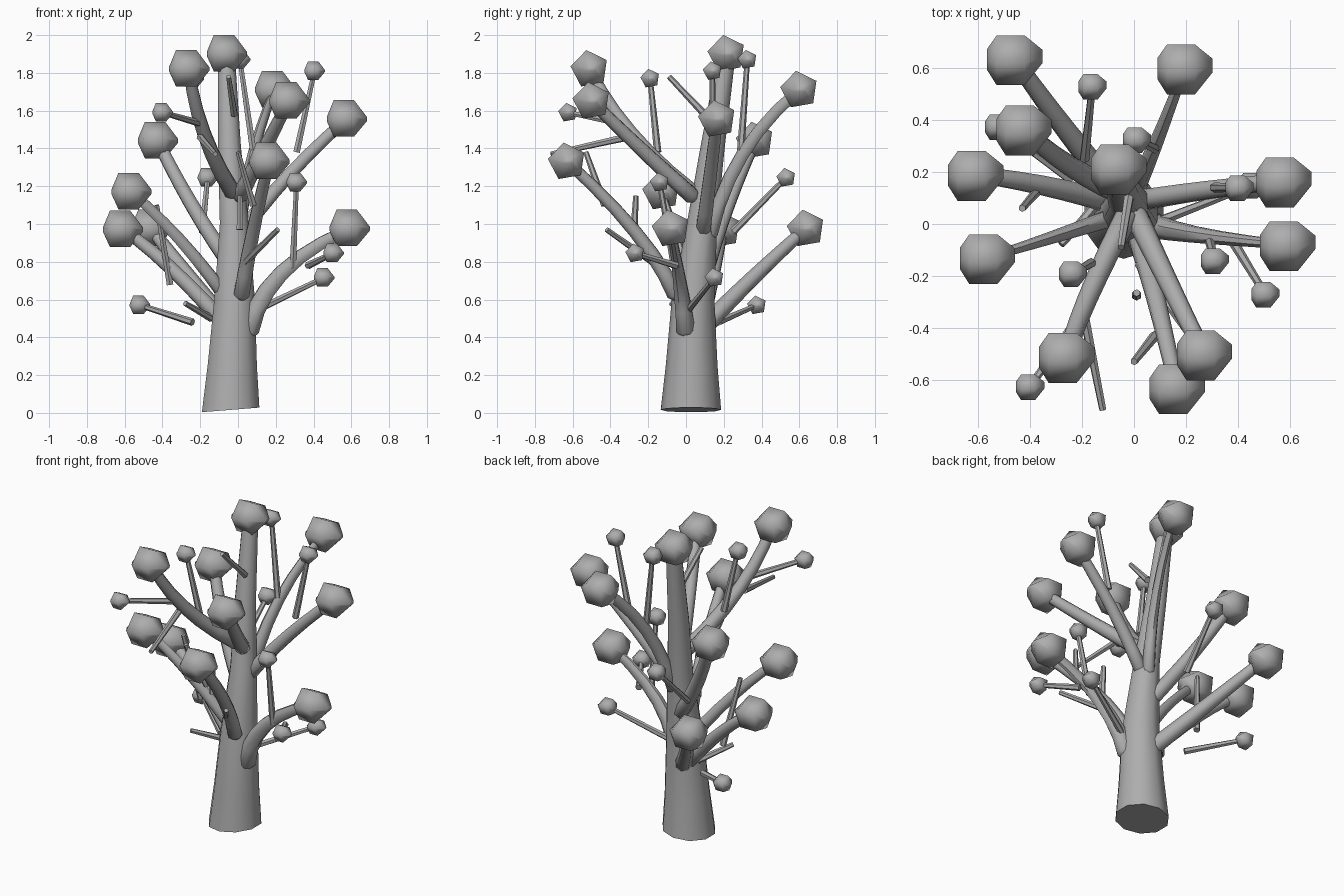
import bpy, bmesh, math
from mathutils import Vector

cube = bpy.data.objects.get("Cube")
if cube:
    bpy.data.objects.remove(cube, do_unlink=True)

bark = bpy.data.materials.new("plain_grey")
bark.use_nodes = True
GREY = (0.42, 0.42, 0.42, 1)
bark.diffuse_color = GREY
bark.node_tree.nodes["Principled BSDF"].inputs["Base Color"].default_value = GREY
UP = Vector((0, 0, 1))


def finish(bm, name, sharp):
    """Turn a bmesh into a smooth-shaded grey object."""
    bmesh.ops.recalc_face_normals(bm, faces=bm.faces)
    mesh = bpy.data.meshes.new(name)
    bm.to_mesh(mesh)
    bm.free()
    mesh.materials.append(bark)
    obj = bpy.data.objects.new(name, mesh)
    bpy.context.collection.objects.link(obj)
    bpy.ops.object.select_all(action='DESELECT')
    obj.select_set(True)
    bpy.context.view_layer.objects.active = obj
    bpy.ops.object.shade_smooth_by_angle(angle=math.radians(sharp))
    return obj


def skin(bm, rings):
    """Bridge equal rings of vertices and cap both ends."""
    sides = len(rings[0])
    for low, high in zip(rings, rings[1:]):
        for k in range(sides):
            n = (k + 1) % sides
            bm.faces.new((low[k], low[n], high[n], high[k]))
    bm.faces.new(rings[0][::-1])
    bm.faces.new(rings[-1])


def tube(name, points, radii, sides, tip_width=1):
    """Sweep a tapering polygon; tip_width narrows it sideways towards the tip."""
    bm = bmesh.new()
    rings = []
    last = len(points) - 1
    for i, p in enumerate(points):
        along = points[min(i + 1, last)] - points[max(i - 1, 0)]
        turn = UP.rotation_difference(along)
        side = along.cross(UP).normalized()
        narrow = (1 - tip_width) * i / last
        ring = []
        for k in range(sides):
            a = math.tau * (k + 0.5) / sides
            offset = turn @ Vector((math.cos(a), math.sin(a), 0)) * radii[i]
            offset -= side * offset.dot(side) * narrow
            ring.append(bm.verts.new(p + offset))
        rings.append(ring)
    skin(bm, rings)
    return finish(bm, name, 50)


def leaf_clump(name, centre, radius):
    """Five-sided low-poly clump lying along x, with narrow ridges at its ends."""
    bm = bmesh.new()
    rings = []
    # along x, ridge width in y, height in z, shift in y
    for x, wide, tall, shift in ((-0.95, 0.4, 0.12, 0), (-0.62, 0.93, 0.93, 0),
                                 (0.36, 0.93, 0.93, 0), (0.98, 0.25, 0.1, 0.1)):
        ring = []
        for k in range(5):
            a = math.radians(28 + 72 * k)
            co = Vector((x, wide * math.cos(a) + shift, tall * math.sin(a)))
            ring.append(bm.verts.new(co * radius + Vector(centre)))
        rings.append(ring)
    skin(bm, rings)
    return finish(bm, name, 65)


def branch(name, root, middle, tip, thick, thin, tip_width=1):
    """Curved limb passing through the middle point, with a clump on its tip."""
    a, m, b = Vector(root), Vector(middle), Vector(tip)
    c = 2 * m - (a + b) / 2
    steps = 6
    points, radii = [], []
    for i in range(steps + 1):
        t = i / steps
        points.append(a * (1 - t) ** 2 + c * 2 * t * (1 - t) + b * t * t)
        radii.append(thick + (thin - thick) * t)
    # rounded heel at the root
    points.insert(0, a - (points[1] - a).normalized() * thick * 0.6)
    radii.insert(0, thick * 0.55)
    tube(name, points, radii, 8, tip_width)
    leaf_clump(name + "_clump", tip, 0.11)


# Trunk: wide foot cut at a slight slant, narrowing and leaning back to the crown
trunk = [(-0.039, 0.026, 0, 0.16), (-0.03, 0.03, 0.25, 0.137),
         (-0.018, 0.038, 0.6, 0.113), (-0.02, 0.085, 1.0, 0.08),
         (-0.045, 0.14, 1.4, 0.064), (-0.06, 0.21, 1.86, 0.048)]
foot = tube("trunk", [Vector(p[:3]) for p in trunk], [p[3] for p in trunk], 10)
for v in foot.data.vertices:
    if v.co.z < 0.06:
        v.co.z = max(0, 0.016 + 0.08 * (v.co.x + 0.039))
leaf_clump("crown_clump", (-0.06, 0.215, 1.9), 0.11)

# Main branches: root, middle, tip
branch("front_upper_right_branch", (-0.03, 0.03, 1.17), (-0.18, -0.29, 1.48), (-0.26, -0.51, 1.82), 0.045, 0.032)
branch("front_upper_left_branch", (0.01, 0.03, 1.15), (0.13, -0.22, 1.38), (0.27, -0.5, 1.65), 0.045, 0.032)
branch("front_middle_branch", (0.02, -0.06, 0.63), (0.08, -0.27, 0.96), (0.165, -0.63, 1.33), 0.045, 0.03)
branch("back_upper_branch", (0, 0.13, 0.95), (0.08, 0.3, 1.37), (0.195, 0.6, 1.71), 0.042, 0.03, 0.6)
branch("left_upper_branch", (0.02, 0.09, 0.96), (0.28, 0.13, 1.27), (0.575, 0.165, 1.555), 0.042, 0.032)
branch("left_lower_branch", (0.06, 0, 0.44), (0.23, -0.04, 0.74), (0.59, -0.08, 0.975), 0.057, 0.03, 0.6)
branch("right_upper_branch", (-0.05, 0.12, 0.8), (-0.25, 0.225, 1.11), (-0.425, 0.365, 1.44), 0.045, 0.034)
branch("right_middle_branch", (-0.07, 0.03, 0.62), (-0.31, -0.05, 0.92), (-0.565, -0.13, 1.17), 0.038, 0.026, 0.6)
branch("right_lower_branch", (-0.07, 0.08, 0.47), (-0.36, 0.15, 0.77), (-0.61, 0.19, 0.97), 0.045, 0.032)
branch("back_lower_branch", (-0.05, 0.1, 0.46), (-0.26, 0.36, 0.72), (-0.46, 0.635, 0.975), 0.05, 0.032)

# Straight twigs carrying small clumps: root, tip
leafy_twigs = [
    ((-0.19, -0.33, 1.53), (-0.4, -0.625, 1.59)),
    ((0.29, -0.06, 0.77), (0.31, -0.14, 1.22)),
    ((0.31, 0.14, 1.38), (0.405, 0.14, 1.81)),
    ((0.37, -0.05, 0.78), (0.505, -0.27, 0.845)),
    ((0.07, 0, 0.53), (0.455, 0.15, 0.715)),
    ((-0.24, 0.17, 0.48), (-0.52, 0.375, 0.57)),
    ((-0.19, 0.25, 0.96), (-0.16, 0.53, 1.245)),
    ((0.08, 0.29, 1.39), (0.01, 0.325, 1.87)),
    ((-0.165, -0.15, 1.38), (-0.235, -0.19, 1.77)),
]
# Bare twigs: root, tip
bare_twigs = [
    ((-0.2, -0.31, 1.46), (-0.12, -0.715, 1.37)),
    ((-0.02, 0.1, 1.58), (-0.05, -0.09, 1.78)),
    ((-0.36, 0.14, 0.68), (-0.43, 0.06, 1.1)),
    ((0.08, -0.43, 1.1), (0, -0.53, 1.38)),
    ((0.02, -0.15, 0.78), (0.21, -0.42, 0.97)),
    ((0.01, -0.275, 0.97), (0.01, -0.265, 1.15)),
    ((-0.14, 0.08, 0.5), (-0.28, -0.08, 0.58)),
]
for i, (root, tip) in enumerate(leafy_twigs + bare_twigs):
    tube(f"twig_{i + 1}", [Vector(root), Vector(tip)], [0.02, 0.014], 6)
    if i < len(leafy_twigs):
        leaf_clump(f"small_clump_{i + 1}", tip, 0.056)
